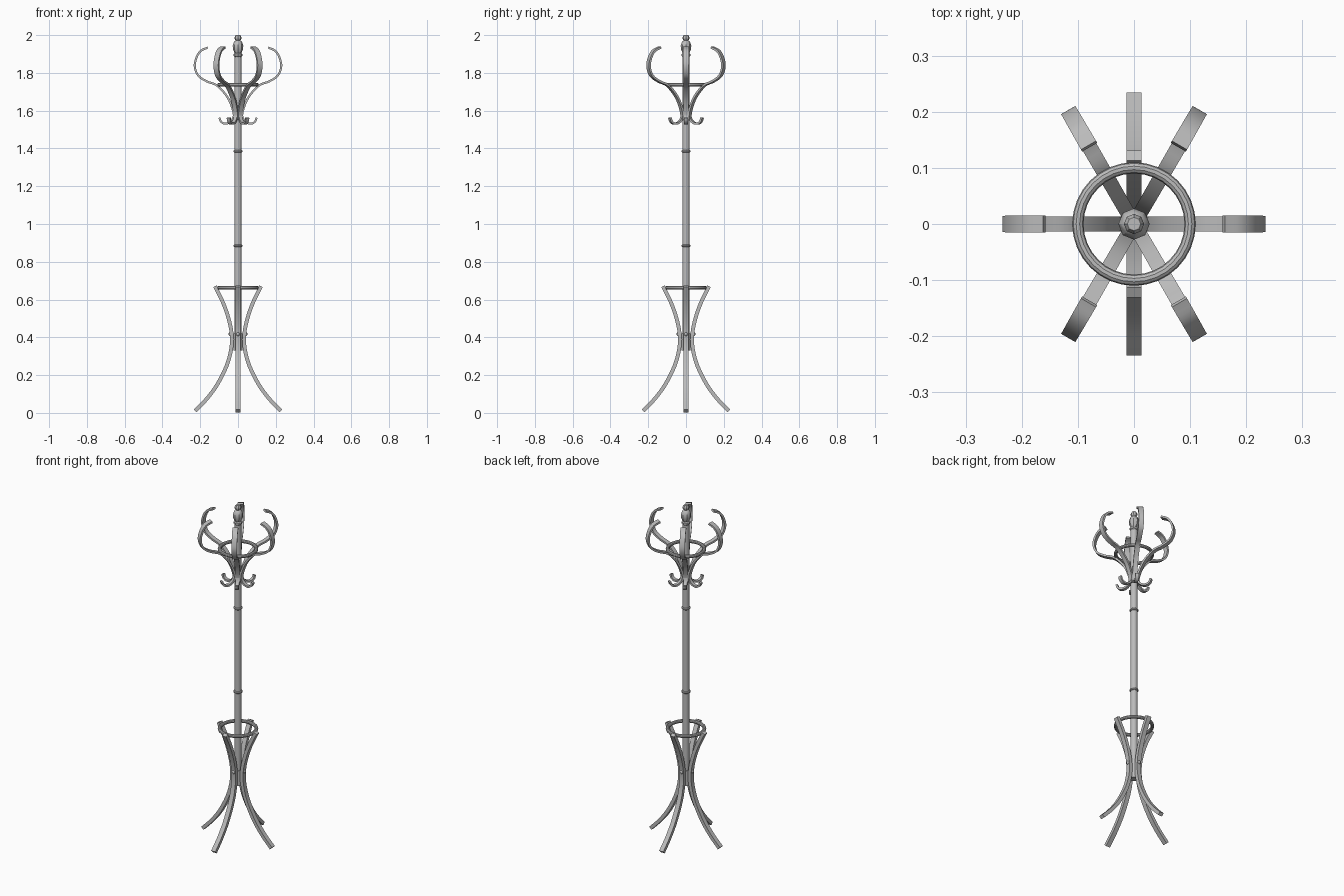
import bpy, bmesh, math
from mathutils import Vector, Matrix

if "Cube" in bpy.data.objects:
    bpy.data.objects.remove(bpy.data.objects["Cube"])

grey = bpy.data.materials.new("plain grey")
grey.use_nodes = True
GREY = (0.5, 0.5, 0.5, 1)
grey.diffuse_color = GREY
grey.node_tree.nodes["Principled BSDF"].inputs["Base Color"].default_value = GREY


def finish(bm, name, angle=35):
    bmesh.ops.recalc_face_normals(bm, faces=bm.faces)
    mesh = bpy.data.meshes.new(name)
    bm.to_mesh(mesh)
    bm.free()
    mesh.materials.append(grey)
    ob = bpy.data.objects.new(name, mesh)
    bpy.context.collection.objects.link(ob)
    bpy.ops.object.select_all(action="DESELECT")
    ob.select_set(True)
    bpy.context.view_layer.objects.active = ob
    bpy.ops.object.shade_smooth_by_angle(angle=math.radians(angle))
    return ob


def smooth_path(points, steps=5):
    """Catmull-Rom curve through (radius, height) points."""
    p = [Vector(q) for q in points]
    p = [2 * p[0] - p[1]] + p + [2 * p[-1] - p[-2]]
    out = []
    for a, b, c, d in zip(p, p[1:], p[2:], p[3:]):
        for i in range(steps):
            t = i / steps
            out.append(0.5 * (2 * b + (c - a) * t + (2 * a - 5 * b + 4 * c - d) * t * t
                              + (3 * b - a - 3 * c + d) * t ** 3))
    return out + [p[-2]]


def bent_strip(name, points, width, thick, count):
    """Rectangular bentwood strip swept in a radial plane, repeated about the pole."""
    path = smooth_path(points)
    for k in range(count):
        bm = bmesh.new()
        rings = []
        for i, p in enumerate(path):
            t = path[min(i + 1, len(path) - 1)] - path[max(i - 1, 0)]
            n = Vector((-t.y, t.x)).normalized() * thick / 2
            w = (width[0] + (width[1] - width[0]) * i / (len(path) - 1)) / 2
            rings.append([bm.verts.new((p.x + s * n.x, y, p.y + s * n.y))
                          for s, y in ((1, -w), (1, w), (-1, w), (-1, -w))])
        for a, b in zip(rings, rings[1:]):
            for j in range(4):
                bm.faces.new((a[j], a[j - 1], b[j - 1], b[j]))
        bm.faces.new(rings[0])
        bm.faces.new(rings[-1])
        turn = Matrix.Rotation(k * math.tau / count, 4, "Z")
        bmesh.ops.transform(bm, matrix=turn, verts=bm.verts)
        finish(bm, f"{name}_{k + 1}")


def lathe(name, profile, sides, closed=False):
    """Turned part from a (radius, height) profile."""
    bm = bmesh.new()
    rings = [[bm.verts.new((r * math.cos(a), r * math.sin(a), z))
              for a in (math.tau * i / sides for i in range(sides))] for r, z in profile]
    for a, b in zip(rings, rings[1:] + (rings[:1] if closed else [])):
        for j in range(sides):
            bm.faces.new((a[j - 1], a[j], b[j], b[j - 1]))
    if not closed:
        bm.faces.new(rings[0])
        bm.faces.new(rings[-1])
    return finish(bm, name)


def hoop(name, radius, z, tube, sides=32):
    circle = [(radius + tube * math.cos(a), z + tube * math.sin(a))
              for a in (math.tau * i / 10 for i in range(10))]
    lathe(name, circle, sides, closed=True)


# Pole with its thicker foot, bead rings and turned finial
lathe("pole", [(0.019, 0.33), (0.019, 1.9)], 16)
lathe("pole_foot", [(0.024, 0.33), (0.024, 0.42)], 16)
for label, z in (("lower", 0.885), ("upper", 1.385)):
    hoop(label + "_bead", 0.018, z, 0.007, 16)
lathe("finial", [(0.019, 1.885), (0.024, 1.89), (0.024, 1.9), (0.018, 1.905),
                 (0.027, 1.925), (0.028, 1.945), (0.021, 1.965), (0.012, 1.972),
                 (0.018, 1.98), (0.018, 1.99), (0.012, 2.0)], 8)

# Splayed legs with the umbrella hoop
bent_strip("leg", [(0.227, 0.01), (0.165, 0.075), (0.11, 0.15), (0.06, 0.25), (0.036, 0.34),
                   (0.034, 0.42), (0.05, 0.5), (0.08, 0.585), (0.122, 0.67)],
           (0.027, 0.027), 0.02, 4)
hoop("umbrella_hoop", 0.1, 0.662, 0.01)

# Bolt heads fixing the legs to the pole
for k in range(4):
    bm = bmesh.new()
    bmesh.ops.create_uvsphere(bm, u_segments=10, v_segments=6, radius=0.011)
    turn = Matrix.Rotation(k * math.tau / 4, 4, "Z")
    bmesh.ops.transform(bm, matrix=turn @ Matrix.Translation((0.04, 0, 0.417)), verts=bm.verts)
    finish(bm, f"bolt_head_{k + 1}")

# Curled hat arms with their hoop
bent_strip("hat_arm", [(0.02, 1.55), (0.026, 1.6), (0.055, 1.67), (0.11, 1.732), (0.165, 1.755),
                       (0.21, 1.785), (0.229, 1.835), (0.218, 1.885), (0.195, 1.918),
                       (0.16, 1.934)],
           (0.025, 0.031), 0.011, 6)
hoop("hat_hoop", 0.1, 1.737, 0.01)

# Small coat hooks
bent_strip("coat_hook", [(0.018, 1.59), (0.028, 1.555), (0.05, 1.535), (0.075, 1.532),
                         (0.092, 1.545), (0.098, 1.563)],
           (0.02, 0.02), 0.011, 6)
